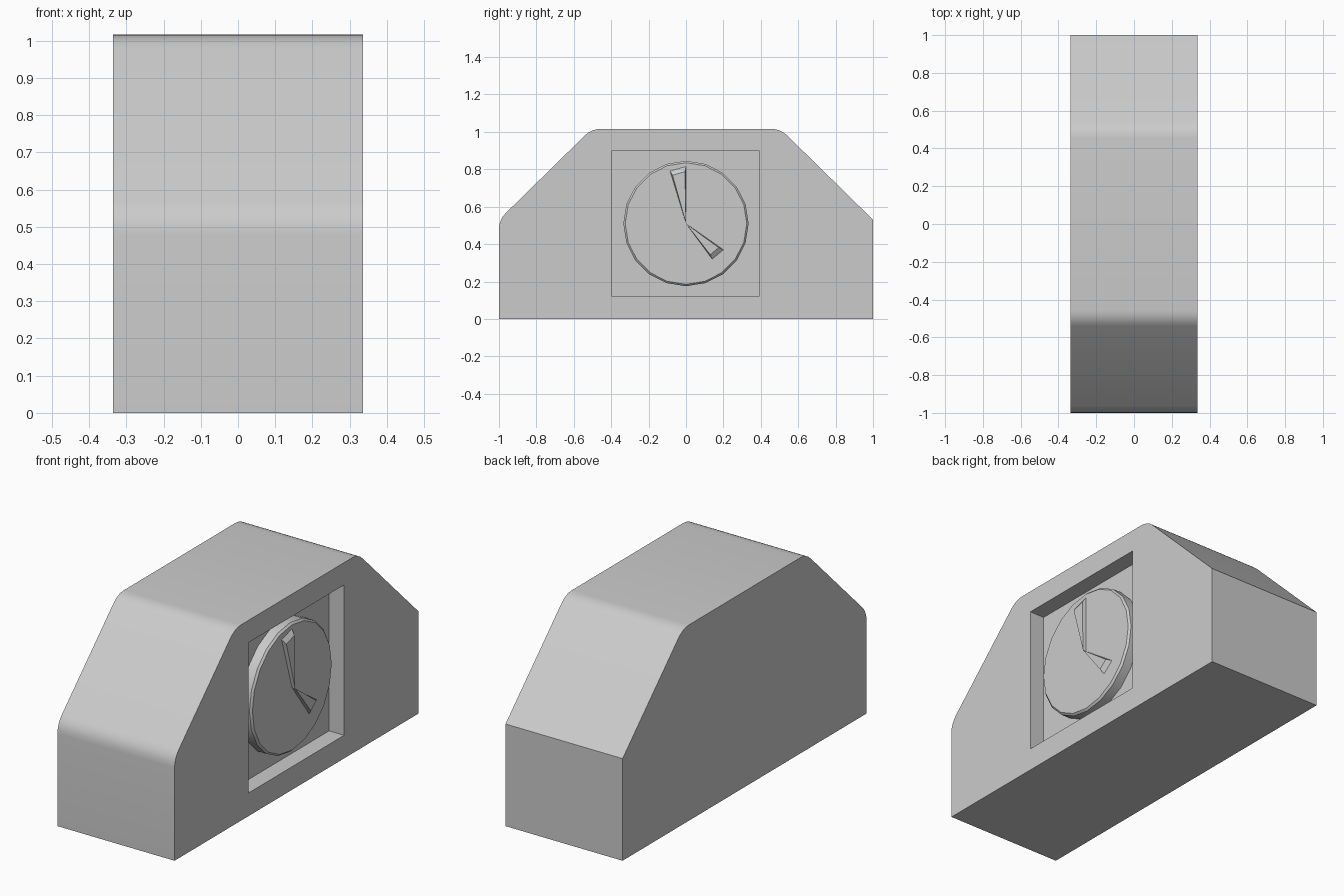
import bpy
import math
from mathutils import Vector

if "Cube" in bpy.data.objects:
    bpy.data.objects.remove(bpy.data.objects["Cube"])

HALF_W = 0.336          # half thickness along x
RECESS_X = 0.25         # back plane of the square recess
FACE_X = 0.31           # front plane of the dial
DIAL_Z = 0.51


def add_mesh(name, verts, faces):
    mesh = bpy.data.meshes.new(name)
    mesh.from_pydata(verts, [], faces)
    obj = bpy.data.objects.new(name, mesh)
    bpy.context.collection.objects.link(obj)
    return obj


def loft(name, loops):
    """Skin matching (x, [(y, z)...]) loops along x and cap both ends."""
    n = len(loops[0][1])
    verts = [(x, y, z) for x, pts in loops for y, z in pts]
    faces = [tuple(range(n))[::-1], tuple(range(n * (len(loops) - 1), n * len(loops)))]
    for k in range(len(loops) - 1):
        for i in range(n):
            j = (i + 1) % n
            faces.append((k * n + i, k * n + j, (k + 1) * n + j, (k + 1) * n + i))
    return add_mesh(name, verts, faces)


def rounded(profile, segments=4):
    """Replace each corner (y, z, setback) by a small curve."""
    out = []
    for i, (y, z, d) in enumerate(profile):
        p = Vector((y, z))
        if d == 0:
            out.append((y, z))
            continue
        a = p + (Vector(profile[i - 1][:2]) - p).normalized() * d
        b = p + (Vector(profile[(i + 1) % len(profile)][:2]) - p).normalized() * d
        for s in range(segments + 1):
            t = s / segments
            q = a * (1 - t) ** 2 + p * 2 * t * (1 - t) + b * t * t
            out.append((q.x, q.y))
    return out


def smooth(obj, degrees=30):
    bpy.ops.object.select_all(action='DESELECT')
    obj.select_set(True)
    bpy.context.view_layer.objects.active = obj
    bpy.ops.object.shade_smooth_by_angle(angle=math.radians(degrees))


# Case: chamfered block, the rear shoulder is left sharp
outline = rounded([(-1, 0, 0), (1, 0, 0), (1, 0.53, 0), (0.505, 1.016, 0.05),
                   (-0.505, 1.016, 0.05), (-1, 0.53, 0.05)])
case = loft("case", [(-HALF_W, outline), (HALF_W, outline)])

# Square recess in the right side
square = [(-0.395, 0.12), (0.39, 0.12), (0.39, 0.90), (-0.395, 0.90)]
cutter = loft("recess_cutter", [(RECESS_X, square), (HALF_W + 0.1, square)])
cutter.hide_render = True
cutter.hide_viewport = True
cut = case.modifiers.new("recess", 'BOOLEAN')
cut.object = cutter
cut.operation = 'DIFFERENCE'
cut.solver = 'EXACT'
smooth(case)


# Dial: 20-sided disc with a slim tapered rim
def ring(r, n=20):
    return [(r * math.cos(math.tau * i / n), DIAL_Z + r * math.sin(math.tau * i / n))
            for i in range(n)]


dial = loft("dial", [(RECESS_X - 0.01, ring(0.335)), (FACE_X - 0.01, ring(0.335)),
                     (FACE_X, ring(0.325))])
smooth(dial)


# Hands: low wedges pointing out from the dial centre, tops inset from the base
def hand(name, left, right):
    c = Vector((0, DIAL_Z))
    a, b = Vector(left), Vector(right)
    along = ((a + b) / 2 - c).normalized() * 0.025
    across = (b - a).normalized() * 0.010
    top = [c, a - along + across, b - along - across]
    return loft(name, [(FACE_X - 0.005, [c, a, b]), (FACE_X, [c, a, b]),
                       (FACE_X + 0.018, top)])


hand("minute_hand", (-0.085, 0.79), (0.0, 0.815))
hand("hour_hand", (0.20, 0.37), (0.14, 0.32))
